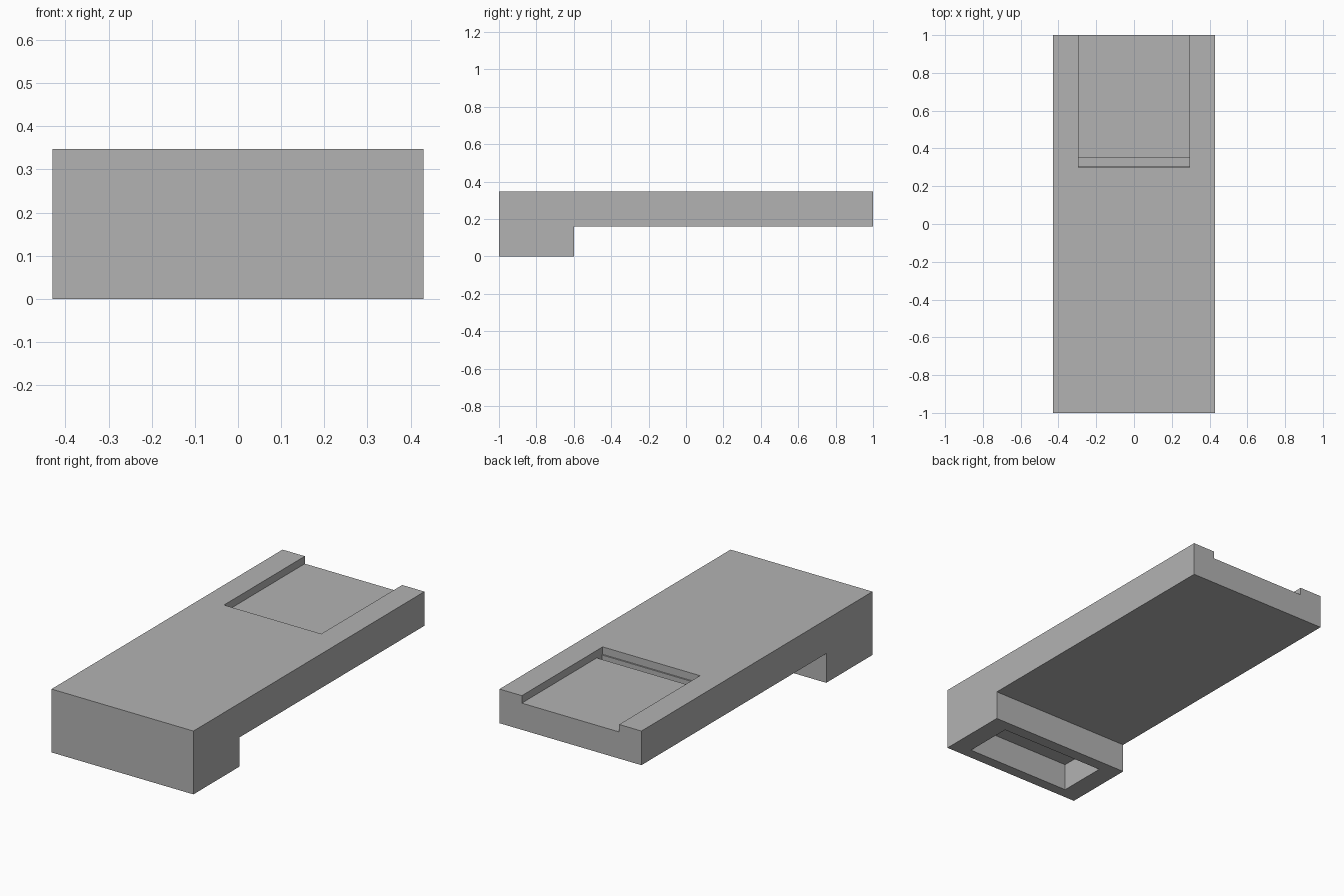
import bpy
import bmesh

default = bpy.data.objects.get("Cube")
if default:
    bpy.data.objects.remove(default, do_unlink=True)

WIDTH, TOP, UNDERSIDE = 0.86, 0.347, 0.16
RECESS_FLOOR = TOP - 0.041

# Single grey material
grey = bpy.data.materials.new("plain grey")
grey.use_nodes = True
colour = (0.45, 0.45, 0.45, 1)
grey.diffuse_color = colour
grey.node_tree.nodes["Principled BSDF"].inputs["Base Color"].default_value = colour


def extrude_profile(name, profile, width):
    """Extrude a closed side profile of (y, z) points across x, centred."""
    bm = bmesh.new()
    face = bm.faces.new([bm.verts.new((-width / 2, y, z)) for y, z in profile])
    result = bmesh.ops.extrude_face_region(bm, geom=[face])
    moved = [v for v in result["geom"] if isinstance(v, bmesh.types.BMVert)]
    bmesh.ops.translate(bm, verts=moved, vec=(width, 0, 0))
    bmesh.ops.recalc_face_normals(bm, faces=bm.faces)
    mesh = bpy.data.meshes.new(name)
    bm.to_mesh(mesh)
    bm.free()
    mesh.materials.append(grey)
    obj = bpy.data.objects.new(name, mesh)
    bpy.context.collection.objects.link(obj)
    return obj


def cut(body, name, profile, width):
    """Subtract an extruded profile from the body."""
    cutter = extrude_profile(name, profile, width)
    cutter.hide_render = True
    cutter.hide_set(True)
    cutter.display_type = 'WIRE'
    mod = body.modifiers.new(name, 'BOOLEAN')
    mod.operation = 'DIFFERENCE'
    mod.solver = 'EXACT'
    mod.object = cutter


# Deck with a raised foot under the front end
body = extrude_profile("deck_and_foot", [
    (-1, 0), (-0.6, 0), (-0.6, UNDERSIDE),
    (1, UNDERSIDE), (1, TOP), (-1, TOP)], WIDTH)

# Tray recess open at the back, with a narrow slot along its inner end
cut(body, "tray_recess_and_slot_cutter", [
    (0.3, TOP + 0.1), (0.3, RECESS_FLOOR), (0.308, RECESS_FLOOR),
    (0.308, RECESS_FLOOR - 0.05), (0.351, RECESS_FLOOR - 0.05),
    (0.351, RECESS_FLOOR), (1.1, RECESS_FLOOR), (1.1, TOP + 0.1)], 0.59)

# Pocket in the underside of the foot
cut(body, "foot_pocket_cutter", [
    (-0.94, -0.1), (-0.664, -0.1), (-0.664, 0.15), (-0.94, 0.15)], 0.64)
